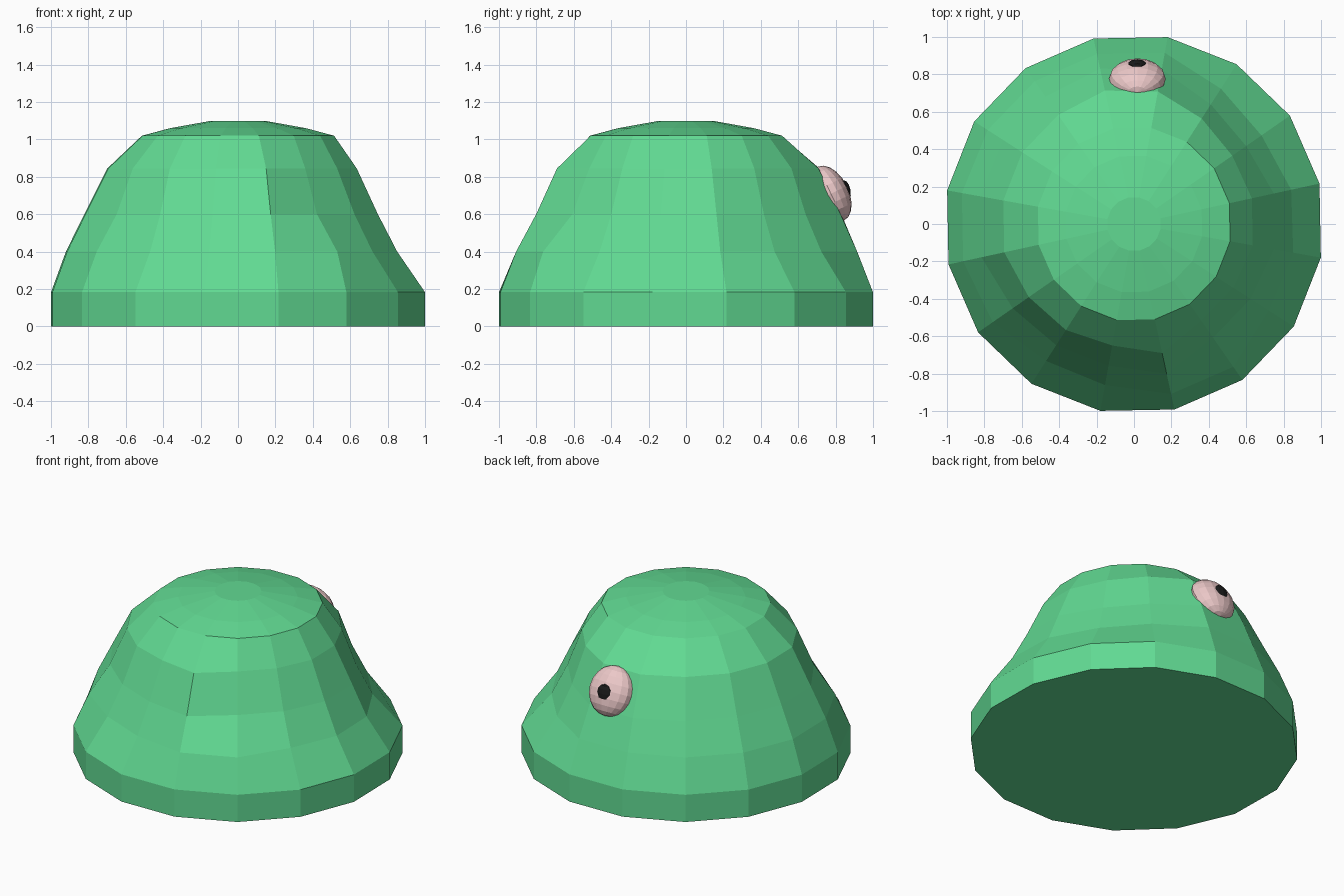
import bpy, bmesh, math
from mathutils import Matrix

if "Cube" in bpy.data.objects:
    bpy.data.objects.remove(bpy.data.objects["Cube"])

def material(name, color):
    m = bpy.data.materials.new(name)
    m.diffuse_color = (*color, 1)
    m.use_nodes = True
    m.node_tree.nodes["Principled BSDF"].inputs["Base Color"].default_value = m.diffuse_color
    return m

def finish(bm, name, mat):
    bmesh.ops.recalc_face_normals(bm, faces=bm.faces[:])
    me = bpy.data.meshes.new(name)
    bm.to_mesh(me)
    bm.free()
    me.materials.append(mat)
    ob = bpy.data.objects.new(name, me)
    bpy.context.collection.objects.link(ob)
    return ob

green = material("green", (0.12, 0.70, 0.29))
pink = material("pink", (0.84, 0.58, 0.58))
black = material("black", (0.01, 0.01, 0.01))

# Body: 16-sided dome of stacked rings, with softly dented middle rings
SIDES = 16
OFFSET = math.radians(12.3)
rings = [
    (0.0, [1.015] * SIDES),
    (0.185, [1.015] * SIDES),
    (0.40, [.86, .83, .86, .93, .93, .93, .93, .935, .935, .92, .87, .875, .93, .93, .855, .865]),
    (0.60, [.765, .73, .76, .84, .85, .83, .83, .835, .835, .79, .77, .77, .82, .74, .74, .76]),
    (0.845, [.645, .64, .67, .72, .73, .71, .71, .71, .71, .685, .674, .66, .706, .63, .63, .645]),
    (1.02, [.522] * SIDES),
    (1.06, [.37] * SIDES),
    (1.10, [.145] * SIDES),
]
bm = bmesh.new()
loops = []
for z, radii in rings:
    loop = []
    for k, r in enumerate(radii):
        a = OFFSET + 2 * math.pi * k / SIDES
        loop.append(bm.verts.new((r * math.cos(a), r * math.sin(a), z)))
    loops.append(loop)
for lo, hi in zip(loops, loops[1:]):
    for k in range(SIDES):
        n = (k + 1) % SIDES
        bm.faces.new((lo[k], lo[n], hi[n], hi[k]))
bm.faces.new(loops[0][::-1])
bm.faces.new(loops[-1])
finish(bm, "body", green)

# Eye and pupil: flattened low-poly balls lying on the sloped back wall
def ball(name, loc, radii, tilt, segs, rows, mat):
    bm = bmesh.new()
    bmesh.ops.create_uvsphere(bm, u_segments=segs, v_segments=rows, radius=1)
    bm.transform(Matrix.Translation(loc) @ Matrix.Rotation(math.radians(tilt), 4, 'X')
                 @ Matrix.Diagonal((*radii, 1)))
    finish(bm, name, mat)

ball("eye", (0.018, 0.775, 0.71), (0.152, 0.095, 0.16), 26, 16, 10, pink)
ball("pupil", (0.017, 0.852, 0.725), (0.054, 0.028, 0.058), 10, 10, 6, black)
